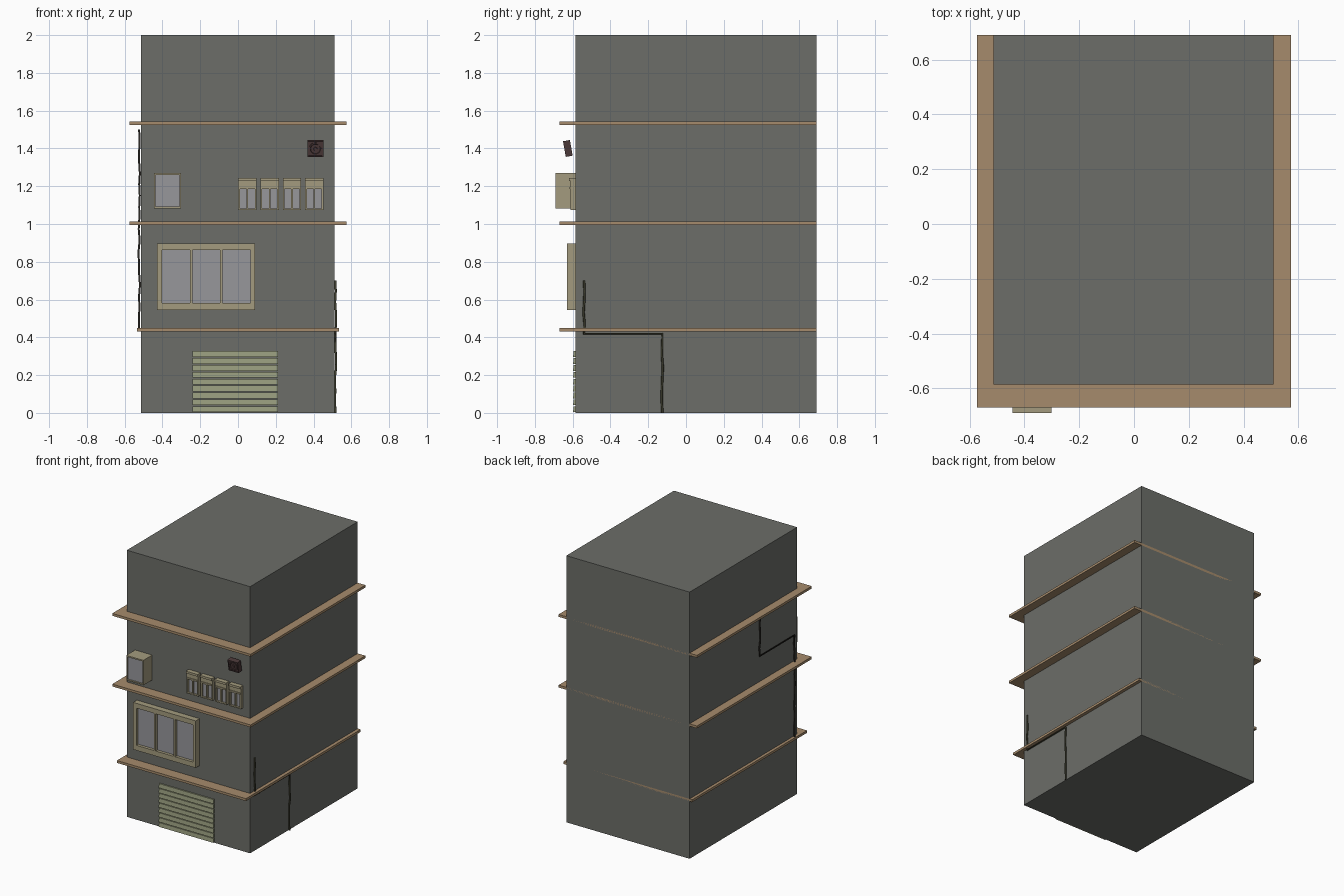
import bpy, bmesh, math, random
from mathutils import Vector, Matrix

if "Cube" in bpy.data.objects:
    bpy.data.objects.remove(bpy.data.objects["Cube"])

random.seed(4)
FRONT = -0.585


def material(name, *rgb):
    m = bpy.data.materials.new(name)
    m.diffuse_color = (*rgb, 1)
    m.use_nodes = True
    m.node_tree.nodes["Principled BSDF"].inputs["Base Color"].default_value = m.diffuse_color
    return m


WALL = material("concrete", 0.15, 0.155, 0.14)
WOOD = material("tan_ledge", 0.38, 0.26, 0.15)
FRAME = material("window_frame", 0.37, 0.33, 0.21)
GLASS = material("glass", 0.31, 0.31, 0.33)
SHUTTER = material("shutter", 0.32, 0.34, 0.21)
MAROON = material("fan_casing", 0.07, 0.04, 0.04)
GREEN = material("green_pipe", 0.06, 0.06, 0.035)
BROWN = material("brown_pipe", 0.03, 0.027, 0.022)


def finish(name, bm, mats):
    me = bpy.data.meshes.new(name)
    bmesh.ops.recalc_face_normals(bm, faces=bm.faces)
    bm.to_mesh(me)
    bm.free()
    for m in mats:
        me.materials.append(m)
    ob = bpy.data.objects.new(name, me)
    bpy.context.collection.objects.link(ob)
    return ob


def add_box(bm, x0, x1, y0, y1, z0, z1, mat=0):
    mx = Matrix.Translation(((x0 + x1) / 2, (y0 + y1) / 2, (z0 + z1) / 2)) @ \
        Matrix.Diagonal((x1 - x0, y1 - y0, z1 - z0, 1))
    vs = bmesh.ops.create_cube(bm, size=1, matrix=mx)["verts"]
    for f in {f for v in vs for f in v.link_faces}:
        f.material_index = mat


def box(name, mat, *dims):
    bm = bmesh.new()
    add_box(bm, *dims)
    return finish(name, bm, [mat])


def window(name, x0, x1, z0, z1, y, panes, rails, recess):
    """One solid whose front is a grid; cells inside panes x rails are sunk glass."""
    bm = bmesh.new()
    xs = [x0] + [v for p in panes for v in p] + [x1]
    zs = [z0] + [v for r in rails for v in r] + [z1]
    grid = [[bm.verts.new((a, y, b)) for b in zs] for a in xs]
    cells = {}
    for i in range(len(xs) - 1):
        for j in range(len(zs) - 1):
            cells[i, j] = bm.faces.new((grid[i][j], grid[i + 1][j],
                                        grid[i + 1][j + 1], grid[i][j + 1]))
    # sides back to the wall
    rim = [e for e in bm.edges if e.is_boundary]
    new = bmesh.ops.extrude_edge_only(bm, edges=rim)["geom"]
    for v in new:
        if isinstance(v, bmesh.types.BMVert):
            v.co.y = FRONT
    bm.normal_update()
    # sunk panes
    for (i, j), f in cells.items():
        if i % 2 and j % 2:
            top = bmesh.ops.extrude_discrete_faces(bm, faces=[f])["faces"][0]
            top.material_index = 1
            for v in top.verts:
                v.co.y += recess
    return finish(name, bm, [FRAME, GLASS])


# Tower and wraparound ledges
box("building_body", WALL, -0.513, 0.51, FRONT, 0.69, 0, 2)
for i, (z, w) in enumerate([(0.44, 0.535), (1.003, 0.574), (1.533, 0.574)]):
    box(f"ledge_{i + 1}", WOOD, -w, w, -0.67, 0.69, z - 0.009, z + 0.009)

# Windows
window("large_window", -0.429, 0.09, 0.545, 0.898, -0.63,
       [(-0.403, -0.255), (-0.242, -0.094), (-0.081, 0.067)], [(0.583, 0.862)], 0.022)
window("box_window", -0.444, -0.302, 1.083, 1.27, -0.69,
       [(-0.436, -0.31)], [(1.092, 1.26)], 0.008)
for i in range(4):
    x = 0.001 + i * 0.118
    window(f"narrow_window_{i + 1}", x, x + 0.097, 1.075, 1.24, -0.612,
           [(x + 0.009, x + 0.044), (x + 0.053, x + 0.088)], [(1.083, 1.185)], 0.015)
    box(f"window_hood_{i + 1}", FRAME, x, x + 0.097, -0.62, FRONT, 1.228, 1.244)
    box(f"window_rail_{i + 1}", FRAME, x + 0.004, x + 0.093, -0.618, FRONT, 1.186, 1.197)

# Roller shutter: sawtooth slats
bm = bmesh.new()
n, h = 9, 0.0365
for i in range(n):
    z = 0.004 + i * h
    prof = [(FRONT, z), (-0.598, z), (-0.595, z + h - 0.006), (FRONT, z + h - 0.006)]
    f = bm.faces.new([bm.verts.new((-0.24, y, zz)) for y, zz in prof])
    out = bmesh.ops.extrude_face_region(bm, geom=[f])["geom"]
    bmesh.ops.translate(bm, vec=(0.453, 0, 0),
                        verts=[v for v in out if isinstance(v, bmesh.types.BMVert)])
    bm.faces.new([v for v in f.verts]) if not f.is_valid else None
finish("roller_shutter", bm, [SHUTTER])

# Tilted fan: casing with sunk round mouth and hub
bm = bmesh.new()
add_box(bm, -0.042, 0.042, -0.014, 0.018, -0.042, 0.042)
for s in (-1, 1):
    add_box(bm, -0.042, 0.042, -0.019, -0.014, s * 0.039 - 0.003, s * 0.039 + 0.003)
    add_box(bm, s * 0.039 - 0.003, s * 0.039 + 0.003, -0.019, -0.014, -0.036, 0.036)
turn = Matrix.Rotation(math.pi / 2, 4, "X")
rings = []
for r, y in ((0.034, -0.014), (0.034, -0.019), (0.027, -0.019), (0.025, -0.0145)):
    rings.append([bm.verts.new((r * math.cos(a * math.tau / 20), y,
                                r * math.sin(a * math.tau / 20))) for a in range(20)])
for a, b in zip(rings, rings[1:]):
    for k in range(20):
        bm.faces.new((a[k], a[(k + 1) % 20], b[(k + 1) % 20], b[k]))
bmesh.ops.create_cone(bm, cap_ends=True, segments=12, radius1=0.01, radius2=0.008, depth=0.004,
                      matrix=Matrix.Translation((0, -0.016, 0)) @ turn)
fan = finish("wall_fan", bm, [MAROON])
fan.location = (0.41, -0.625, 1.4)
fan.rotation_euler = (math.radians(10), 0, 0)


# Wobbly pipes: vertical runs wander, horizontal runs stay straight
def pipe(name, mat, x, corners):
    pts = [Vector((x, *corners[0]))]
    for (y0, z0), (y1, z1) in zip(corners, corners[1:]):
        steps = max(2, round(abs(z1 - z0) / 0.06)) if z0 != z1 else 1
        for k in range(1, steps + 1):
            t = k / steps
            j = 0.004 if 0 < t < 1 else 0
            pts.append(Vector((x + random.uniform(-j, j),
                               y0 + (y1 - y0) * t + random.uniform(-j, j),
                               z0 + (z1 - z0) * t)))
    cu = bpy.data.curves.new(name, "CURVE")
    cu.dimensions = "3D"
    cu.bevel_depth = 0.006
    cu.bevel_resolution = 1
    cu.use_fill_caps = True
    sp = cu.splines.new("POLY")
    sp.points.add(len(pts) - 1)
    for p, co in zip(sp.points, pts):
        p.co = (*co, 1)
    cu.materials.append(mat)
    ob = bpy.data.objects.new(name, cu)
    bpy.context.collection.objects.link(ob)
    bpy.ops.object.select_all(action="DESELECT")
    ob.select_set(True)
    bpy.context.view_layer.objects.active = ob
    bpy.ops.object.convert(target="MESH")


pipe("right_pipe", GREEN, 0.516, [(-0.125, 0.0), (-0.125, 0.42), (-0.54, 0.42), (-0.54, 0.7)])
pipe("left_pipe", BROWN, -0.523, [(-0.13, 1.5), (-0.13, 1.21), (-0.54, 1.21), (-0.54, 0.44)])
